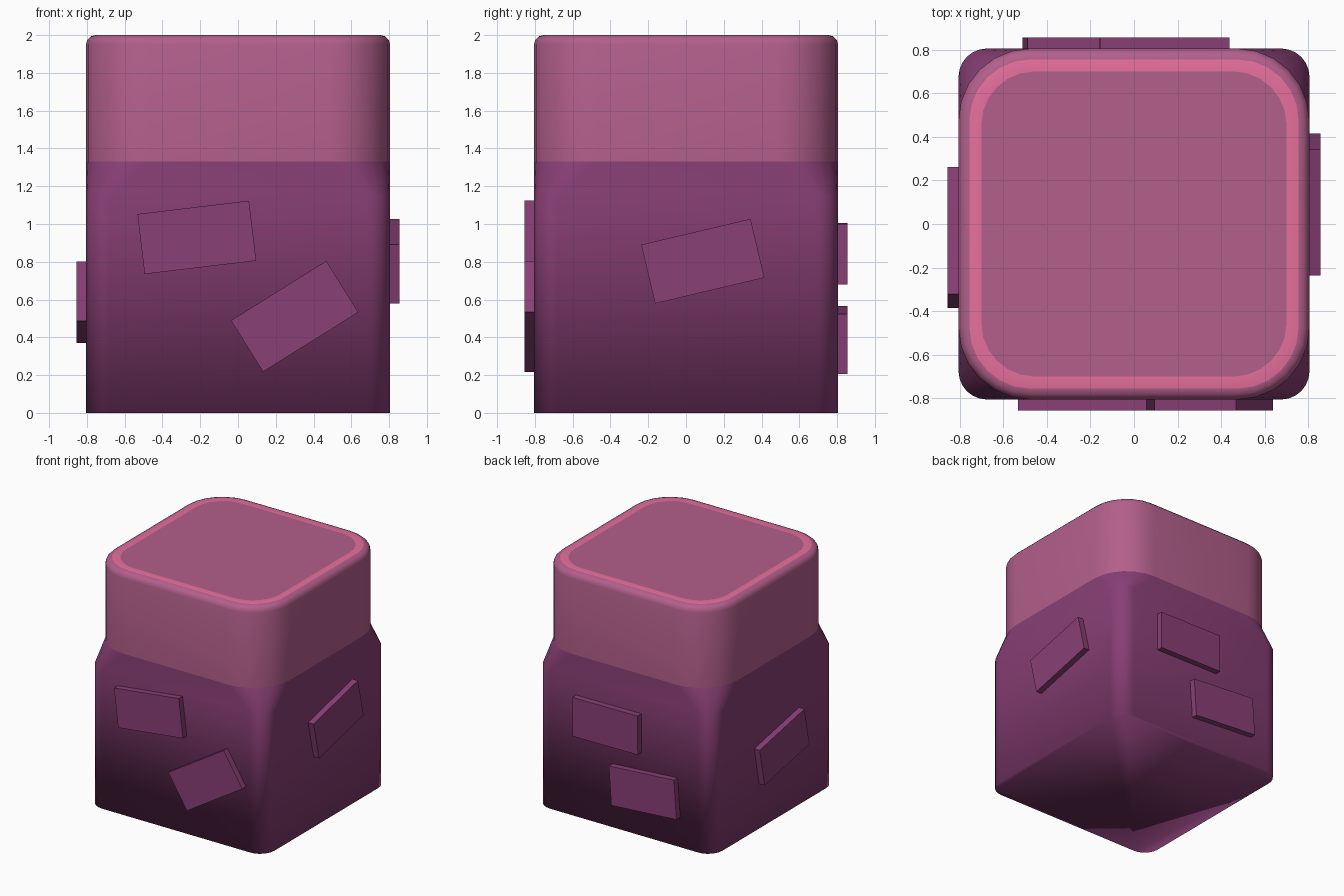
import bpy, bmesh
from math import radians, sin, cos, pi
from mathutils import Matrix

if "Cube" in bpy.data.objects:
    bpy.data.objects.remove(bpy.data.objects["Cube"])

HALF = 0.805
SEGS = 6


def material(name, rgb):
    m = bpy.data.materials.new(name)
    m.diffuse_color = (*rgb, 1)
    m.use_nodes = True
    m.node_tree.nodes["Principled BSDF"].inputs["Base Color"].default_value = m.diffuse_color
    return m


cap_mat = material("rose", (0.45, 0.115, 0.26))
rim_mat = material("bright_pink", (0.80, 0.16, 0.34))
base_mat = material("plum", (0.25, 0.05, 0.18))


def rounded_square(half, r):
    pts = []
    for q in range(4):
        a0 = q * pi / 2
        sx, sy = ((1, 1), (-1, 1), (-1, -1), (1, -1))[q]
        for i in range(SEGS + 1):
            a = a0 + i * pi / 2 / SEGS
            pts.append((sx * (half - r) + r * cos(a), sy * (half - r) + r * sin(a)))
    return pts


def finish(name, bm, mats):
    me = bpy.data.meshes.new(name)
    bm.normal_update()
    bm.to_mesh(me)
    bm.free()
    for m in mats:
        me.materials.append(m)
    ob = bpy.data.objects.new(name, me)
    bpy.context.collection.objects.link(ob)
    return ob


def loft(name, rings, mats, close_bottom=False, close_top=False, rim_band=None):
    """Bridge rounded squares given as (half size, corner radius, z)."""
    bm = bmesh.new()
    loops = [[bm.verts.new((x, y, z)) for x, y in rounded_square(h, r)]
             for h, r, z in rings]
    n = len(loops[0])
    for k in range(len(loops) - 1):
        a, b = loops[k], loops[k + 1]
        for i in range(n):
            j = (i + 1) % n
            f = bm.faces.new((a[i], a[j], b[j], b[i]))
            f.material_index = 1 if k == rim_band else 0
    if close_bottom:
        bm.faces.new(loops[0][::-1])
    if close_top:
        bm.faces.new(loops[-1])
    for f in bm.faces:
        f.smooth = True
    return finish(name, bm, mats)


# Lower block: tight corners that flare into the rounder cap outline
loft("lower_block", [(HALF, 0.13, 0), (HALF, 0.13, 1.15), (HALF, 0.33, 1.33)],
     [base_mat], close_bottom=True)

# Upper cap: straight wall, rounded top edge, bright rim, flat centre
rings = [(HALF, 0.33, 1.33)]
for i in range(4):
    t = i * pi / 6
    inset = 0.05 * (1 - cos(t))
    rings.append((HALF - inset, 0.33 - inset, 1.95 + 0.05 * sin(t)))
rings.append((0.70, 0.245, 2.0))
cap = loft("upper_cap", rings, [cap_mat, rim_mat], close_top=True, rim_band=4)
bpy.context.view_layer.objects.active = cap
cap.select_set(True)
bpy.ops.object.shade_smooth_by_angle(angle=radians(40))

# Tilted raised plates: wall turn, offset to the right, height, tilt
plates = {
    "front_plate_upper": (0, -0.218, 0.929, 6.8),
    "front_plate_lower": (0, 0.30, 0.511, 32),
    "right_plate": (90, 0.089, 0.803, 13.3),
    "back_plate_upper": (180, -0.14, 0.843, 0.5),
    "back_plate_lower": (180, 0.203, 0.385, 4),
    "left_plate": (270, 0.0625, 0.585, 11.5),
}
for name, (turn, u, v, tilt) in plates.items():
    bm = bmesh.new()
    bmesh.ops.create_cube(bm, size=1, matrix=(
        Matrix.Rotation(radians(turn), 4, 'Z')
        @ Matrix.Translation((u, -0.825, v))
        @ Matrix.Rotation(radians(-tilt), 4, 'Y')
        @ Matrix.Diagonal((0.595, 0.06, 0.32, 1))))
    finish(name, bm, [base_mat])
